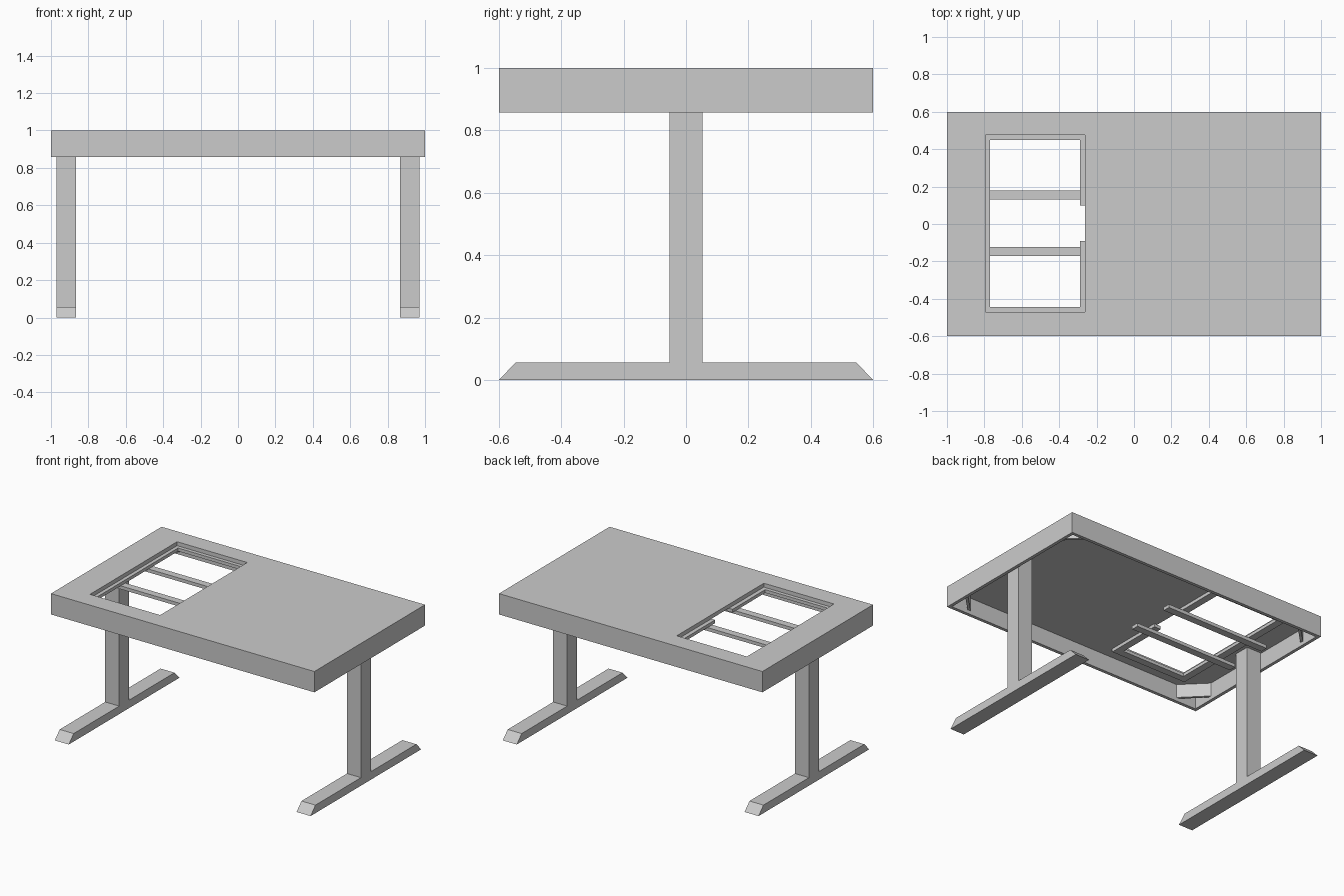
import bpy, bmesh
from mathutils import Vector

old = bpy.data.objects.get("Cube")
if old:
    bpy.data.objects.remove(old, do_unlink=True)

grey = bpy.data.materials.new("light_grey")
grey.use_nodes = True
colour = (0.6, 0.6, 0.6, 1)
grey.diffuse_color = colour
grey.node_tree.nodes["Principled BSDF"].inputs["Base Color"].default_value = colour


def prism(name, outline, axis, lo, hi):
    """Extrude a closed outline along an axis ('x' outline is y,z; 'z' outline is x,y)."""
    place = (lambda a, b, h: (h, a, b)) if axis == "x" else (lambda a, b, h: (a, b, h))
    bm = bmesh.new()
    face = bm.faces.new([bm.verts.new(place(a, b, lo)) for a, b in outline])
    out = bmesh.ops.extrude_face_region(bm, geom=[face])["geom"]
    shift = Vector(place(0, 0, hi - lo))
    bmesh.ops.translate(bm, vec=shift, verts=[v for v in out if isinstance(v, bmesh.types.BMVert)])
    bmesh.ops.recalc_face_normals(bm, faces=bm.faces)
    mesh = bpy.data.meshes.new(name)
    bm.to_mesh(mesh)
    bm.free()
    mesh.materials.append(grey)
    ob = bpy.data.objects.new(name, mesh)
    bpy.context.collection.objects.link(ob)
    return ob


def box(name, x0, x1, y0, y1, z0, z1):
    return prism(name, [(x0, y0), (x1, y0), (x1, y1), (x0, y1)], "z", z0, z1)


def cut(ob, *bounds):
    """Subtract a box and discard the cutter."""
    cutter = box("cutter", *bounds)
    cutter.hide_render = True
    mod = ob.modifiers.new("cut", "BOOLEAN")
    mod.operation, mod.solver, mod.object = "DIFFERENCE", "EXACT", cutter
    bpy.context.view_layer.objects.active = ob
    bpy.ops.object.modifier_apply(modifier=mod.name)
    bpy.data.objects.remove(cutter, do_unlink=True)


W, D = 1.0, 0.6            # half width and half depth
APRON, UNDER = 0.857, 0.973  # apron bottom, underside of the top
WALL = 0.022

# Desktop: hollow tray turned upside down, with a rectangular opening
top = box("desktop", -W, W, -D, D, APRON, 1)
cut(top, -W + WALL, W - WALL, -D + WALL, D - WALL, APRON - 0.1, UNDER)
cut(top, -0.795, -0.262, -0.47, 0.475, 0.9, 1.1)

# Ledge frame below the opening, with a gap in its inner side
ledge = box("opening_ledge", -0.82, -0.24, -0.495, 0.5, UNDER - 0.022, UNDER)
cut(ledge, -0.77, -0.29, -0.445, 0.45, 0.9, 1.1)
cut(ledge, -0.3, -0.2, -0.09, 0.1, 0.9, 1.1)

# Support rails under the ledge
for name, y in (("front_rail", -0.147), ("back_rail", 0.155)):
    box(name, -0.915, -0.13, y - 0.025, y + 0.025, UNDER - 0.045, UNDER - 0.022)

# Diagonal braces in the four inner corners
ix, iy = W - WALL, D - WALL
for sx, side in ((1, "left"), (-1, "right")):
    for sy, end in ((-1, "front"), (1, "back")):
        pts = [(ix - 0.15, iy), (ix, iy - 0.15), (ix, iy - 0.125), (ix - 0.125, iy)]
        prism(f"{end}_{side}_brace", [(sx * x, sy * y) for x, y in pts], "z", 0.882, UNDER)

# Legs with bevel-ended feet, each one upside-down T profile
half = [(D, 0), (0.547, 0.055), (0.053, 0.055), (0.053, UNDER)]
profile = half + [(-y, z) for y, z in reversed(half)]
for name, x in (("left_leg", 0.918), ("right_leg", -0.918)):
    prism(name, profile, "x", x - 0.053, x + 0.053)
